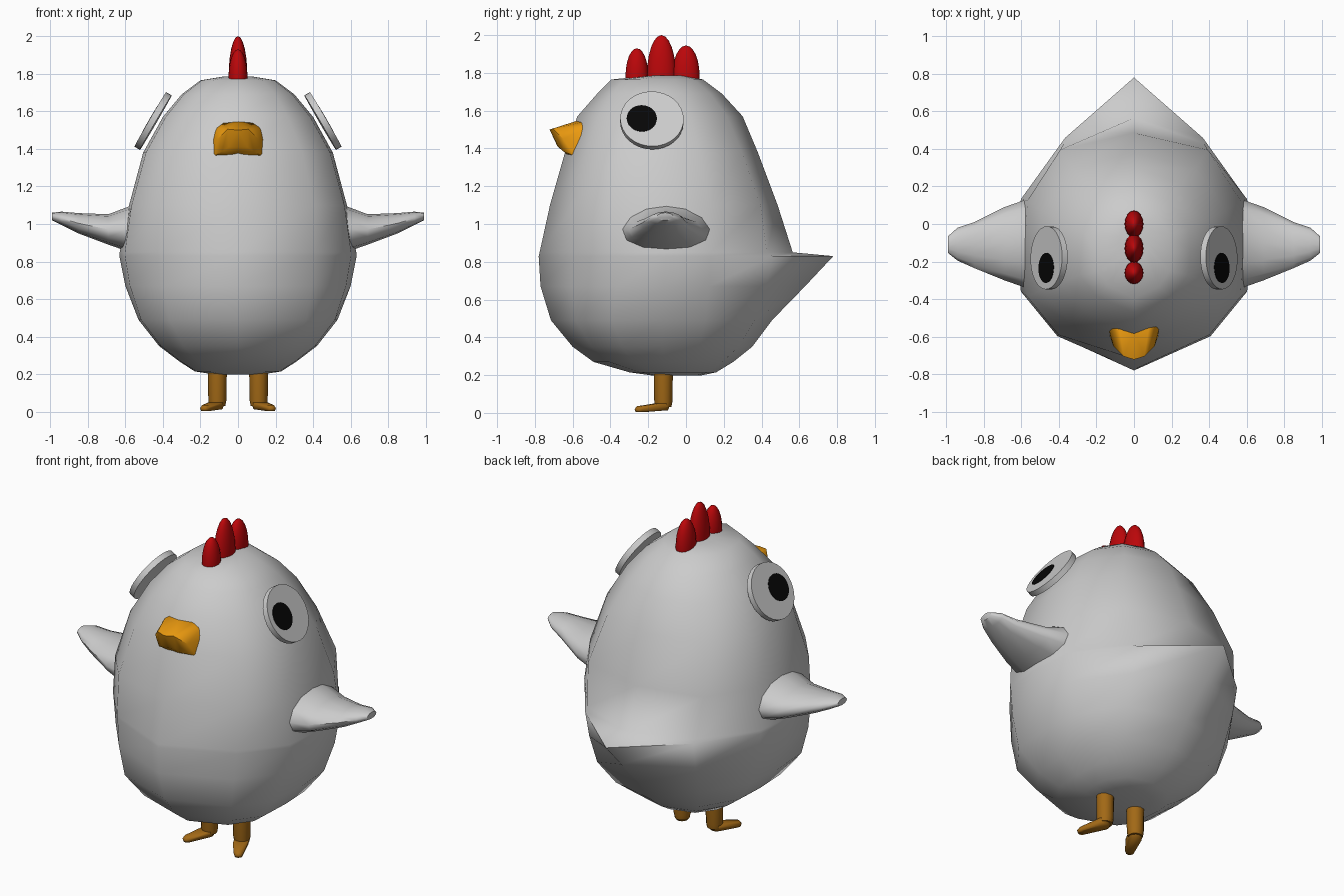
import bpy, bmesh
from math import cos, sin, pi, radians
from mathutils import Vector

if "Cube" in bpy.data.objects:
    bpy.data.objects.remove(bpy.data.objects["Cube"])


def material(name, rgb):
    m = bpy.data.materials.new(name)
    m.diffuse_color = (*rgb, 1)
    m.use_nodes = True
    m.node_tree.nodes["Principled BSDF"].inputs["Base Color"].default_value = m.diffuse_color
    return m


RED = material("red", (0.5, 0.002, 0.003))
ORANGE = material("orange", (0.85, 0.33, 0.005))
BROWN = material("leg_orange", (0.36, 0.14, 0.008))
BLACK = material("black", (0.002, 0.002, 0.002))


def finish(ob, name, mat=None, angle=50):
    ob.name = name
    if mat:
        ob.data.materials.append(mat)
    bpy.ops.object.select_all(action='DESELECT')
    ob.select_set(True)
    bpy.context.view_layer.objects.active = ob
    bpy.ops.object.shade_smooth_by_angle(angle=radians(angle))
    return ob


def from_bmesh(bm, name, mat=None, angle=50):
    bmesh.ops.recalc_face_normals(bm, faces=bm.faces)
    me = bpy.data.meshes.new(name)
    bm.to_mesh(me)
    bm.free()
    ob = bpy.data.objects.new(name, me)
    bpy.context.collection.objects.link(ob)
    return finish(ob, name, mat, angle)


def loft(rings, name, mat=None, angle=50):
    bm = bmesh.new()
    vs = [[bm.verts.new(p) for p in r] for r in rings]
    for a, b in zip(vs, vs[1:]):
        for i in range(len(a)):
            j = (i + 1) % len(a)
            bm.faces.new((a[i], a[j], b[j], b[i]))
    bm.faces.new(vs[0])
    bm.faces.new(vs[-1])
    return from_bmesh(bm, name, mat, angle)


def hull(points, name, mat=None, angle=50):
    bm = bmesh.new()
    for p in points:
        bm.verts.new(p)
    res = bmesh.ops.convex_hull(bm, input=bm.verts)
    junk = [v for v in res["geom_interior"] if isinstance(v, bmesh.types.BMVert)]
    bmesh.ops.delete(bm, geom=junk, context='VERTS')
    return from_bmesh(bm, name, mat, angle)


# Body: z, half width, front y, back y, extra reach of the tail point, squareness
LEVELS = [
    (0.198, .12, -.18, .08, 0, 1.05), (0.215, .23, -.30, .16, 0, 1.05),
    (0.27, .315, -.49, .25, 0, 1.08), (0.35, .42, -.60, .35, 0, 1.09),
    (0.49, .53, -.715, .455, 0, 1.08), (0.67, .60, -.77, .54, .09, 1.03),
    (0.83, .632, -.78, .57, .21, 1.01), (0.85, .63, -.775, .565, 0, 1.02),
    (1.10, .58, -.72, .485, 0, 1.09), (1.38, .505, -.64, .38, 0, 1.07),
    (1.57, .40, -.575, .30, 0, 1.04), (1.69, .30, -.47, .19, 0, 1.04),
    (1.765, .20, -.395, .09, 0, 1.04), (1.785, .08, -.20, 0, 0, 1.0)]
rings = []
for z, w, f, b, tail, k in LEVELS:
    c, d = (f + b) / 2, (b - f) / 2
    sx = .95 + (k - 1) * .3
    half = [(0, -1), (.635 * k, -.72 * k), (sx, -.36 - (k - 1)), (1, 0), (sx, .34 + (k - 1) * .7),
            (.57 * k * k, .78 * k), (0, 1)]
    section = half + [(-x, y) for x, y in half[-2:0:-1]]
    rings.append([(x * w, c + y * d + tail * (1 if y == 1 else .15 if y > .7 else 0), z)
                  for x, y in section])
loft(rings, "body", angle=80)

# Beak: half outline at the face and half outline at the tip
BEAK = [(0, -.575, 1.547), (.08, -.545, 1.54), (.125, -.518, 1.515), (.142, -.525, 1.45),
        (.13, -.59, 1.36), (0, -.62, 1.36), (0, -.722, 1.50), (.055, -.705, 1.505),
        (.11, -.65, 1.45), (.085, -.65, 1.385), (.05, -.675, 1.41), (0, -.68, 1.41)]
hull([(s * x, y, z) for x, y, z in BEAK for s in (1, -1)], "beak", ORANGE, 50)

# Comb lobes
for i, (y, ry, top) in enumerate([(-.26, .06, 1.93), (-.13, .077, 2.0), (0, .072, 1.945)]):
    bpy.ops.mesh.primitive_uv_sphere_add(segments=16, ring_count=12, location=(0, y, 1.785))
    ob = bpy.context.object
    ob.scale = (.05, ry, top - 1.785)
    finish(ob, f"comb_lobe_{i + 1}", RED)


def disc(center, normal, radius, depth, name, mat=None):
    n = Vector(normal).normalized()
    bpy.ops.mesh.primitive_cylinder_add(
        vertices=32, radius=radius, depth=depth, location=Vector(center) - n * depth / 2,
        rotation=n.to_track_quat('Z', 'Y').to_euler())
    finish(bpy.context.object, name, mat)


# Wing: x, y min, y max, z min, z max
WING = [(.50, -.36, .14, .82, 1.13), (.59, -.335, .125, .855, 1.09), (.69, -.30, .09, .89, 1.052),
        (.85, -.235, .01, .95, 1.058), (.94, -.195, -.02, .995, 1.066), (.99, -.155, -.065, 1.02, 1.06)]

for s, side in ((1, "left"), (-1, "right")):
    rings = []
    for x, y0, y1, z0, z1 in WING:
        rings.append([(s * x, (y0 + y1) / 2 + (y1 - y0) / 2 * cos(a) * (1 - .12 * sin(a)),
                       (z0 + z1) / 2 + (z1 - z0) / 2 * sin(a))
                      for a in [i * pi / 6 for i in range(12)]])
    loft(rings, f"{side}_wing", angle=60)

    # Eye and pupil
    nrm = (s * .86, .02, .5)
    disc((s * .467, -.18, 1.557), nrm, .168, .034, f"{side}_eye")
    disc((s * .469, -.234, 1.56), nrm, .08, .006, f"{side}_pupil", BLACK)

    # Leg and foot
    circle = [(cos(i * pi / 6), sin(i * pi / 6)) for i in range(12)]
    loft([[(s * (.110 + r * x), -.12 + r * y, z) for x, y in circle]
          for z, r in ((.30, .052), (.06, .048), (.03, .042))], f"{side}_leg", BROWN)
    foot = [(.117, -.13, .035, .014), (.114, -.124, .043, .05), (.130, -.17, .038, .04),
            (.175, -.245, .022, .004), (.175, -.245, .027, .02), (.172, -.24, .020, .035)]
    hull([(s * (cx + r * x), cy + r * y, z)
          for cx, cy, r, z in foot for x, y in circle], f"{side}_foot", BROWN, 80)
